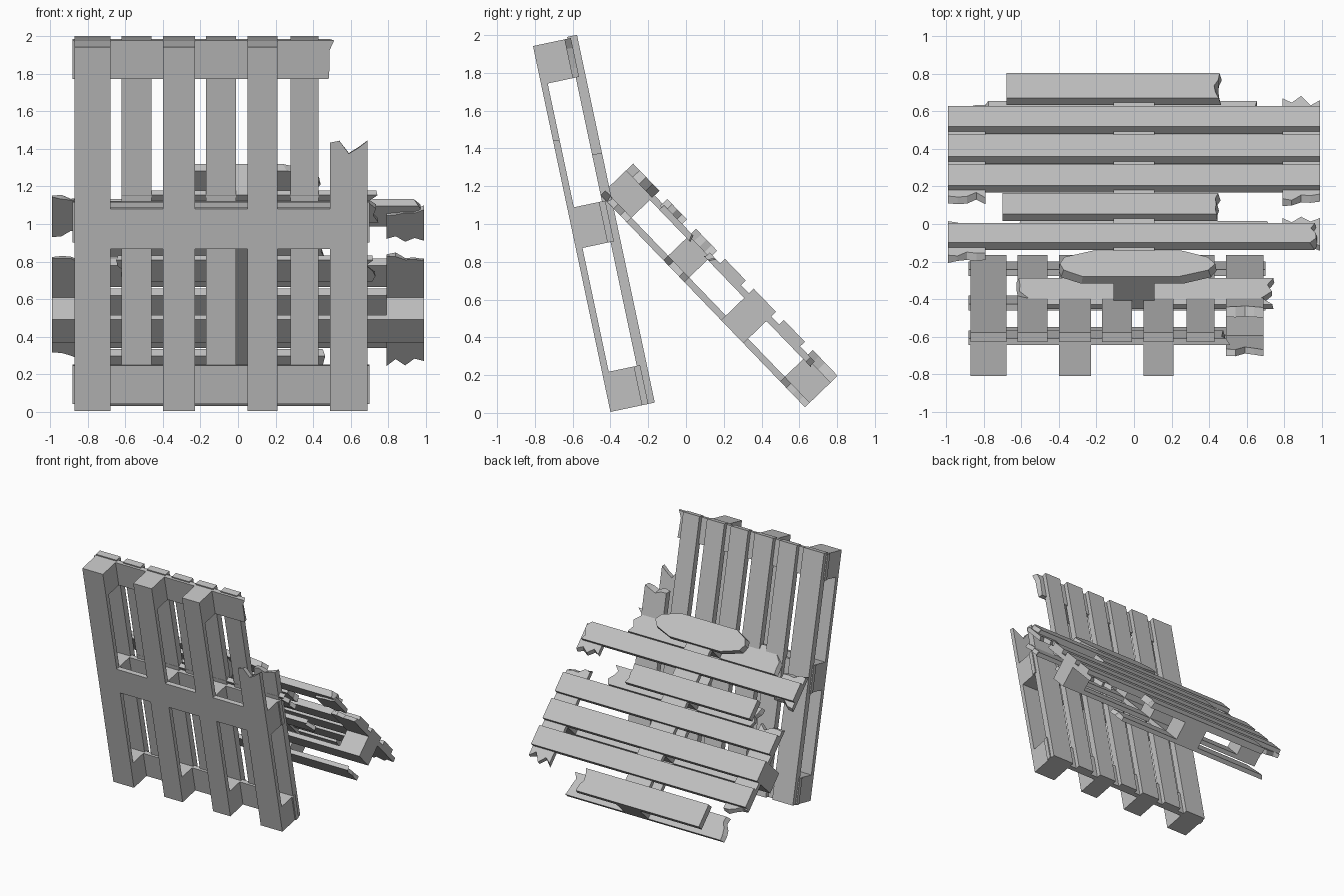
import bpy, bmesh, random
from mathutils import Vector

random.seed(4)
if "Cube" in bpy.data.objects:
    bpy.data.objects.remove(bpy.data.objects["Cube"])

wood = bpy.data.materials.new("weathered_grey_wood")
wood.use_nodes = True
GREY = (0.53, 0.53, 0.53, 1)
wood.diffuse_color = GREY
wood.node_tree.nodes["Principled BSDF"].inputs["Base Color"].default_value = GREY

# Shared pallet layout: board columns across the width, layers through the thickness
COLS = [(0, .19), (.25, .41), (.47, .64), (.70, .86), (.92, 1.08), (1.15, 1.30), (1.36, 1.56)]
ROWS = [(0, .21), (.88, 1.10), (1.77, 1.98)]
FACE, BLOCK, CROSS, DECK = (0, .035), (.035, .17), (.17, .205), (.187, .24)
CLEAN = (0, 0)


def splinter(depth=.06):
    """Random inward offsets for a snapped board end."""
    return [random.uniform(0, depth) for _ in range(5)]


class Frame:
    """Local axes of one pallet: length, width and thickness."""

    def __init__(self, name, origin, length, width, normal):
        self.name, self.origin = name, Vector(origin)
        self.axes = [Vector(a).normalized() for a in (length, width, normal)]

    def at(self, *coords):
        return self.origin + sum((a * c for a, c in zip(self.axes, coords)), Vector())

    def board(self, part, span, width, layer, start=CLEAN, end=CLEAN, across=False):
        """Plank along the length (or across it); ends take lists of inward offsets."""
        def edge(offsets, base, sign):
            n = len(offsets) - 1
            return [(base + sign * o, width[0] + (width[1] - width[0]) * i / n)
                    for i, o in enumerate(offsets)]

        bm = bmesh.new()
        rings = []
        for level, t in enumerate(layer):
            rough = lambda offs: [o + (random.uniform(0, .025) if level and len(offs) > 2 else 0)
                                  for o in offs]
            outline = edge(rough(start), span[0], 1) + edge(rough(end), span[1], -1)[::-1]
            rings.append([bm.verts.new(self.at(w, l, t) if across else self.at(l, w, t))
                          for l, w in outline])
        low, high = rings
        bm.faces.new(low[::-1])
        bm.faces.new(high)
        for i in range(len(low)):
            j = (i + 1) % len(low)
            bm.faces.new((low[i], low[j], high[j], high[i]))
        bmesh.ops.recalc_face_normals(bm, faces=bm.faces)
        mesh = bpy.data.meshes.new(f"{self.name}_{part}")
        bm.to_mesh(mesh)
        bm.free()
        mesh.materials.append(wood)
        bpy.context.collection.objects.link(bpy.data.objects.new(mesh.name, mesh))

    def middle_fillers(self, row):
        """Middle cross board, flush between the runners."""
        for a, b in zip(COLS[0:5:2], COLS[2:7:2]):
            self.board("middle_filler", (a[1], b[0]), row, FACE, across=True)


# Upright pallet, leaning back
up = Frame("upright_pallet", (-.87, -.40, .005), (0, -.207, .978), (1, 0, 0), (0, .978, .207))
for i, col in enumerate(COLS):
    broken = i == 6
    up.board("deck_slat", (0, 1.36 if broken else 1.99), col, DECK,
             end=splinter(.08) if broken else CLEAN)
    if i % 2 == 0:
        up.board("runner", (0, 1.48 if broken else 1.98), col, FACE,
                 end=(.02, .01, .08, .05, .01) if broken else CLEAN)
        for row in ROWS[:2] if broken else ROWS:
            up.board("block", row, col, BLOCK)
for k, row in enumerate(ROWS):
    snapped = k == 2
    up.board("cross_board", (-.01, 1.39 if snapped else 1.57), row, CROSS, across=True,
             end=splinter(.04) if snapped else CLEAN)
up.middle_fillers(ROWS[1])

# Collapsed pallet, resting against the upright one
low = Frame("collapsed_pallet", (0, .63, .03), (1, 0, 0), (0, -.694, .72), (0, .72, .694))
MIDDLE, LEFT, RIGHT = (-.11, .11), (.79, .99), (-.99, -.79)

# Deck: short entries are snapped slats
DECK_SPANS = [(-.68, .47), (-.99, .99), (-.99, .99), (-.99, .99), (-.70, .47), (-.99, .98), (-.40, .44)]
for i, (span, col) in enumerate(zip(DECK_SPANS, COLS)):
    start, end = CLEAN, CLEAN
    if i in (0, 4, 5):
        end = splinter(.03)
    elif i == 6:
        start, end = (.18, .02, 0, .01, .12), (.18, .03, 0, .03, .18)
    low.board("deck_slat", span, col, DECK, start, end)

# Runners: only the second is whole and keeps its end blocks
RUNNER_SPANS = [(-.80, .67), (-.99, .99), (-.66, .74), (-.63, .75)]
for k, (span, col) in enumerate(zip(RUNNER_SPANS, COLS[::2])):
    whole = k == 1
    low.board("runner", span, col, FACE,
              CLEAN if whole else splinter(), CLEAN if whole else splinter())
    for block in (LEFT, MIDDLE, RIGHT) if whole else (MIDDLE,):
        low.board("block", block, col, BLOCK)
low.middle_fillers(MIDDLE)

# Cross boards: whole in the middle, broken pieces at the sides
low.board("cross_board", (0, 1.56), MIDDLE, CROSS, across=True)
for side, pieces in ((RIGHT, [(.18, .94), (1.08, 1.40)]),
                     (LEFT, [(.13, .95), (1.04, 1.29)])):
    for piece in pieces:
        low.board("side_cross_piece", piece, side, CROSS, splinter(), splinter(.05), across=True)
